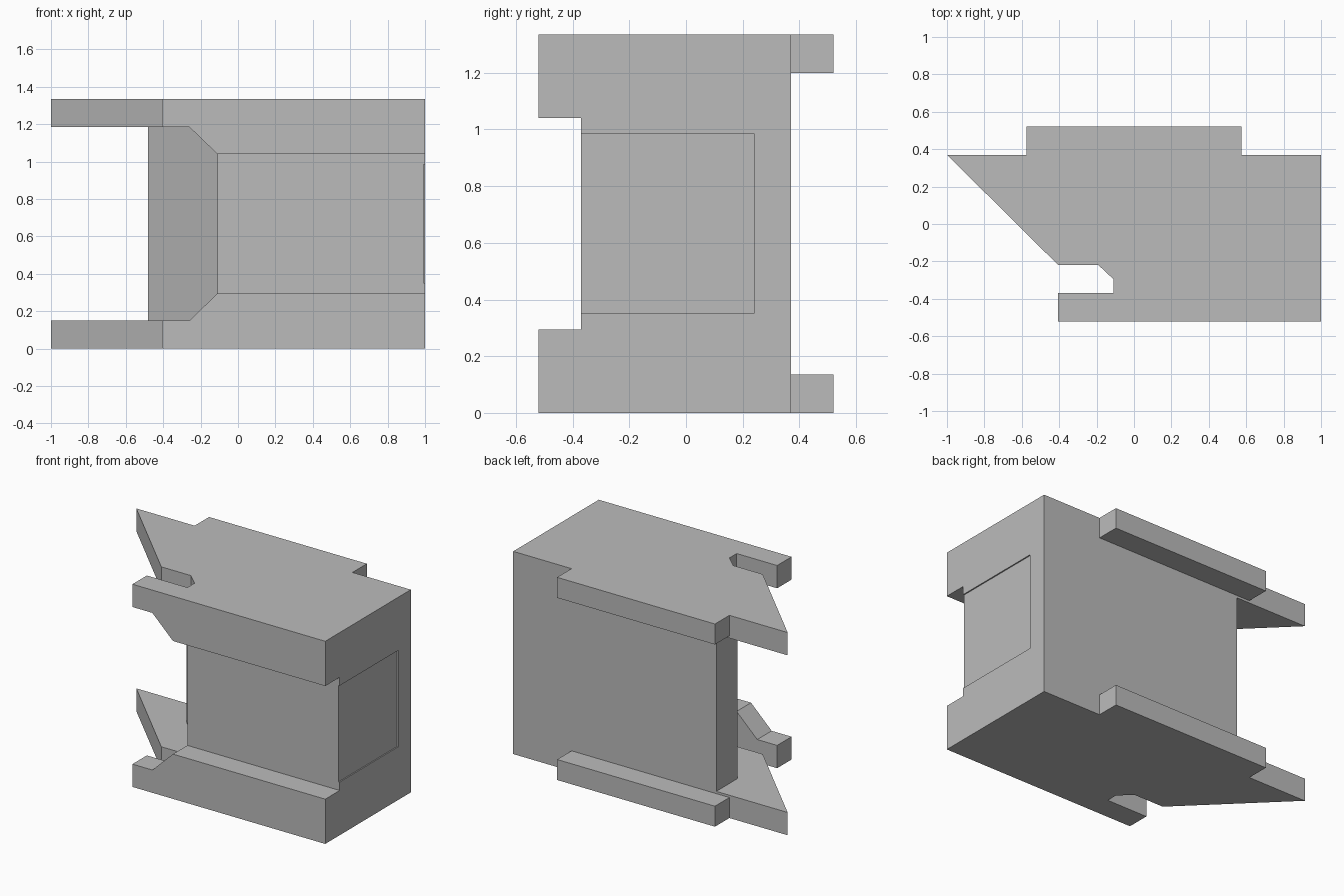
import bpy
import bmesh

if "Cube" in bpy.data.objects:
    bpy.data.objects.remove(bpy.data.objects["Cube"], do_unlink=True)

HEIGHT = 1.335
PLATE = 0.15

grey = bpy.data.materials.new("plain grey")
grey.use_nodes = True
colour = (0.5, 0.5, 0.5, 1)
grey.diffuse_color = colour
grey.node_tree.nodes["Principled BSDF"].inputs["Base Color"].default_value = colour


def prism(name, outline, lo, hi, axis="z"):
    """Extrude an outline between lo and hi, along z (xy outline) or y (xz outline)."""
    place = (lambda a, b, t: (a, b, t)) if axis == "z" else (lambda a, b, t: (a, t, b))
    bm = bmesh.new()
    base = bm.faces.new([bm.verts.new(place(a, b, lo)) for a, b in outline])
    new = bmesh.ops.extrude_face_region(bm, geom=[base])["geom"]
    moved = [v for v in new if isinstance(v, bmesh.types.BMVert)]
    bmesh.ops.translate(bm, verts=moved, vec=place(0, 0, hi - lo))
    bmesh.ops.recalc_face_normals(bm, faces=bm.faces)
    mesh = bpy.data.meshes.new(name)
    bm.to_mesh(mesh)
    bm.free()
    mesh.materials.append(grey)
    obj = bpy.data.objects.new(name, mesh)
    bpy.context.collection.objects.link(obj)
    return obj


def rectangle(x0, x1, y0, y1):
    return [(x0, y0), (x1, y0), (x1, y1), (x0, y1)]


def combine(target, other, operation):
    """Apply a boolean and discard the second solid."""
    mod = target.modifiers.new(operation.lower(), "BOOLEAN")
    mod.operation = operation
    mod.solver = "EXACT"
    mod.object = other
    bpy.context.view_layer.objects.active = target
    bpy.ops.object.modifier_apply(modifier=mod.name)
    bpy.data.objects.remove(other, do_unlink=True)


# Central block with one angled corner
housing = prism("housing", [(1, -0.37), (1, 0.37), (-0.48, 0.37), (-0.48, 0.15),
                            (-0.11, -0.22), (-0.11, -0.37)], PLATE, HEIGHT - PLATE)

plate_outline = [(1, -0.37), (1, 0.37), (-1, 0.37), (-0.405, -0.22),
                 (-0.19, -0.22), (-0.11, -0.295), (-0.11, -0.37)]
rail_profile = [(1, 0), (1, 0.295), (-0.11, 0.295), (-0.26, PLATE),
                (-0.405, PLATE), (-0.405, 0)]


def span(depth, top):
    return (HEIGHT - depth, HEIGHT) if top else (0, depth)


# End plates, front rails and back tabs, mirrored top to bottom
for top in (False, True):
    combine(housing, prism("end_plate", plate_outline, *span(PLATE, top)), "UNION")
    profile = [(x, HEIGHT - z if top else z) for x, z in rail_profile]
    combine(housing, prism("front_rail", profile, -0.52, -0.37, "y"), "UNION")
    tab = rectangle(-0.575, 0.575, 0.37, 0.52)
    combine(housing, prism("back_tab", tab, *span(0.135, top)), "UNION")

# Shallow side recess, open to the front
combine(housing, prism("recess_cutter", rectangle(0.992, 1.1, -0.45, 0.24), 0.35, 0.985),
        "DIFFERENCE")

# Merge coplanar faces
bm = bmesh.new()
bm.from_mesh(housing.data)
bmesh.ops.remove_doubles(bm, verts=bm.verts, dist=0.0005)
bmesh.ops.dissolve_limit(bm, angle_limit=0.01, verts=bm.verts, edges=bm.edges)
bm.to_mesh(housing.data)
bm.free()
